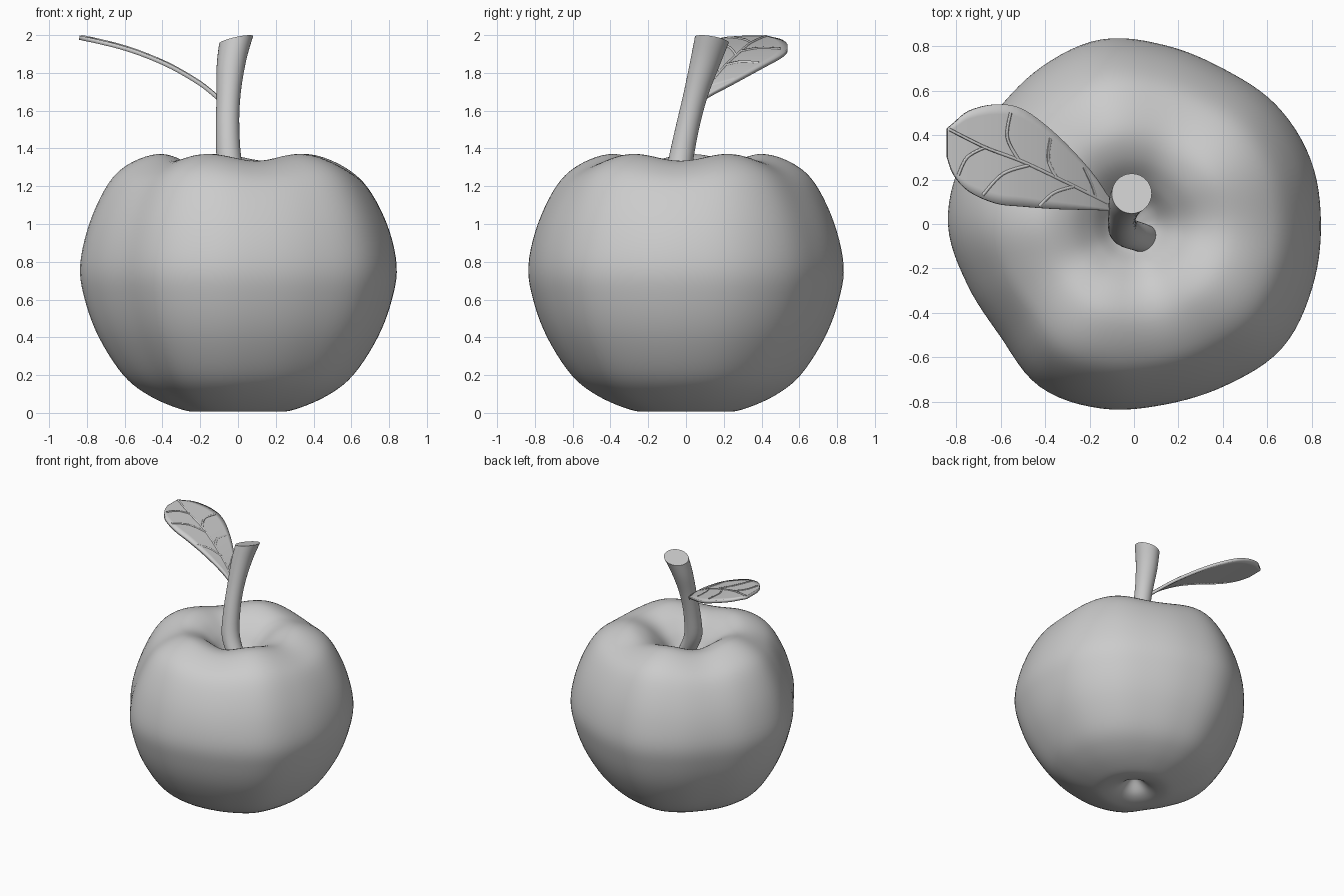
import bpy, bmesh, math
from mathutils import Vector

cube = bpy.data.objects.get("Cube")
if cube:
    bpy.data.objects.remove(cube)

grey = bpy.data.materials.new("plain_grey")
grey.use_nodes = True
grey.diffuse_color = (0.6, 0.6, 0.6, 1)
grey.node_tree.nodes["Principled BSDF"].inputs["Base Color"].default_value = (0.6, 0.6, 0.6, 1)


def spline(pts, u, closed=False):
    """Smooth curve through points; u counts in points."""
    n = len(pts)
    i = math.floor(u) if closed else min(int(u), n - 2)
    f = u - i
    p = [Vector(pts[k % n] if closed else pts[max(0, min(k, n - 1))]) for k in range(i - 1, i + 3)]
    return (p[1] * 2 + (p[2] - p[0]) * f + (p[0] * 2 - p[1] * 5 + p[2] * 4 - p[3]) * f * f
            + (p[1] * 3 - p[0] - p[2] * 3 + p[3]) * f ** 3) / 2


def resample(pts, steps):
    return [spline(pts, k / steps) for k in range((len(pts) - 1) * steps + 1)]


def loft(name, rows, closed, angle, caps=False):
    bm = bmesh.new()
    vs = [[bm.verts.new(c) for c in row] for row in rows]
    n = len(rows[0])
    for a, b in zip(vs, vs[1:]):
        for j in range(n if closed else n - 1):
            k = (j + 1) % n
            bm.faces.new((a[j], a[k], b[k], b[j]))
    if caps:
        bm.faces.new(vs[0][::-1])
        bm.faces.new(vs[-1])
    bmesh.ops.remove_doubles(bm, verts=bm.verts, dist=1e-5)
    bmesh.ops.recalc_face_normals(bm, faces=bm.faces)
    mesh = bpy.data.meshes.new(name)
    bm.to_mesh(mesh)
    bm.free()
    obj = bpy.data.objects.new(name, mesh)
    bpy.context.collection.objects.link(obj)
    mesh.materials.append(grey)
    bpy.ops.object.select_all(action="DESELECT")
    obj.select_set(True)
    bpy.context.view_layer.objects.active = obj
    bpy.ops.object.shade_smooth_by_angle(angle=math.radians(angle))
    return obj


# Apple body: a turned profile with a five-lobed outline
profile = [(0, .13), (.04, .10), (.11, .035), (.2, .008), (.3, .018), (.47, .09), (.61, .2),
           (.74, .4), (.815, .6), (.84, .78), (.79, 1.0), (.69, 1.2), (.58, 1.3), (.43, 1.352),
           (.3, 1.325), (.19, 1.24), (.1, 1.13), (0, 1.08)]
outline = [.84, .845, .833, .805, .815, .842, .82, .80, .825,
           .836, .797, .785, .845, .842, .823, .835, .868, .851]
SIDES = 108
rows = []
for r, z in resample(profile, 5):
    row = []
    blend = min(1, max(0, r) / .4)
    for j in range(SIDES):
        a = math.tau * j / SIDES
        lobe = spline([(v,) * 3 for v in outline], j * len(outline) / SIDES, True).x / .84
        s = max(0, r) * (1 + (lobe - 1) * blend)
        lift = .018 * math.cos(5 * (a - math.radians(32))) * blend * max(0, min(1, (z - .9) / .4))
        row.append((s * math.cos(a), s * math.sin(a), z + lift))
    rows.append(row)
loft("apple_body", rows, True, 60)

# Stem: bent tube, widening to a slanted cut at the top
stem = [(.07, -.08, 1.04, .065), (.03, -.06, 1.15, .065), (-.04, -.035, 1.3, .066),
        (-.055, .005, 1.5, .062), (-.05, .05, 1.68, .064), (-.035, .1, 1.85, .078),
        (-.01, .137, 1.975, .09)]
rows = []
path = resample(stem, 4)
for i, (x, y, z, r) in enumerate(path):
    tilt = i / (len(path) - 1)
    ring = [(r * math.cos(math.tau * j / 32), r * math.sin(math.tau * j / 32)) for j in range(32)]
    rows.append([(x + dx, y + dy, z + tilt * (.22 * dx - .17 * dy)) for dx, dy in ring])
loft("stem", rows, True, 40, caps=True)

# Leaf: arched blade between two edge curves (x, far y, near y, z)
edges = [(-.06, .085, .055, 1.625), (-.11, .11, .06, 1.67), (-.2, .24, .063, 1.742),
         (-.35, .4, .067, 1.83), (-.5, .515, .078, 1.895), (-.62, .538, .092, 1.935),
         (-.74, .51, .145, 1.965), (-.81, .455, .22, 1.98), (-.84, .43, .3, 1.986)]
blade = resample(edges, 4)
rows = [[(x, far + (near - far) * k / 10, z) for k in range(11)] for x, far, near, z in blade]
leaf = loft("leaf", rows, False, 40)
solid = leaf.modifiers.new("thickness", "SOLIDIFY")
solid.thickness = .022
solid.offset = 0


def leaf_top(x):
    """Height of the blade's upper face at x."""
    for a, b in zip(blade, blade[1:]):
        if b.x <= x <= a.x:
            return a[3] + (b[3] - a[3]) * (x - a.x) / (b.x - a.x) + .012
    return blade[-1][3] + .01


# Veins: thin ribs lying on the leaf
veins = {
    "midrib": [(-.1, .085), (-.3, .185), (-.5, .28), (-.67, .345), (-.83, .425)],
    "far_vein_1": [(-.17, .12), (-.19, .18), (-.225, .255)],
    "far_vein_2": [(-.35, .21), (-.385, .29), (-.375, .385)],
    "far_vein_3": [(-.52, .29), (-.57, .39), (-.555, .5)],
    "near_vein_1": [(-.265, .17), (-.36, .14), (-.425, .08)],
    "near_vein_2": [(-.47, .265), (-.59, .225), (-.68, .13)],
    "near_vein_3": [(-.67, .345), (-.75, .3), (-.79, .22)],
}
for name, pts in veins.items():
    line = resample(pts, 6)
    rows = []
    for i, p in enumerate(line):
        d = (line[min(i + 1, len(line) - 1)] - line[max(i - 1, 0)]).normalized()
        ring = []
        for k in range(6):
            a = math.tau * k / 6
            x, y = p.x - d.y * .007 * math.cos(a), p.y + d.x * .007 * math.cos(a)
            ring.append((x, y, leaf_top(x) + .006 * math.sin(a)))
        rows.append(ring)
    loft(name, rows, True, 70, caps=True)
